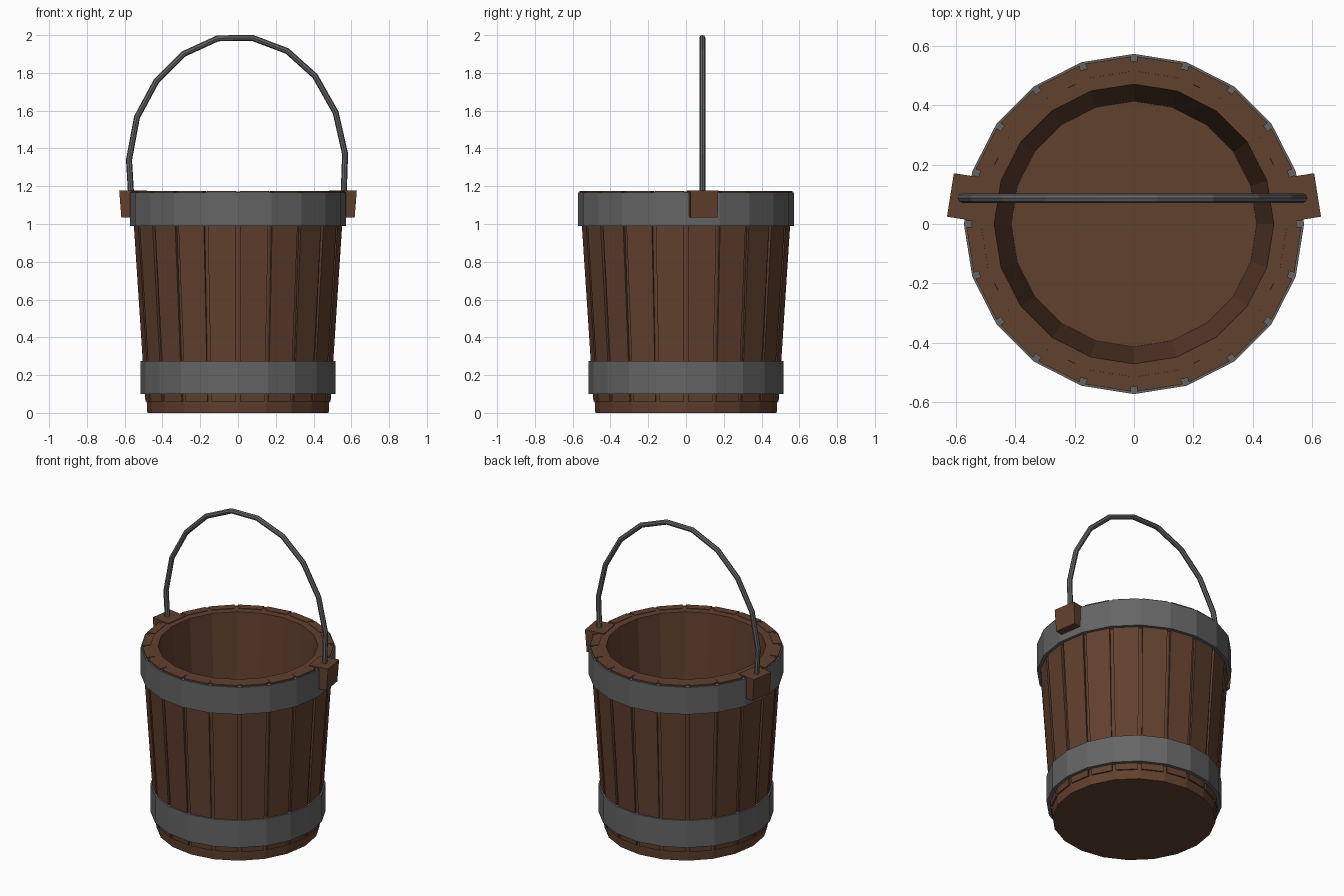
import bpy, bmesh
from math import cos, sin, radians, pi
from mathutils import Vector

if "Cube" in bpy.data.objects:
    bpy.data.objects.remove(bpy.data.objects["Cube"])

SIDES = 20
STEP = 2 * pi / SIDES


def material(name, rgb):
    m = bpy.data.materials.new(name)
    m.diffuse_color = (*rgb, 1)
    m.use_nodes = True
    m.node_tree.nodes["Principled BSDF"].inputs["Base Color"].default_value = m.diffuse_color
    return m


WOOD = material("wood", (0.12, 0.052, 0.028))
IRON = material("iron", (0.13, 0.13, 0.13))


def finish(name, bm, mat):
    bmesh.ops.recalc_face_normals(bm, faces=bm.faces)
    mesh = bpy.data.meshes.new(name)
    bm.to_mesh(mesh)
    bm.free()
    mesh.materials.append(mat)
    ob = bpy.data.objects.new(name, mesh)
    bpy.context.collection.objects.link(ob)
    return ob


def lathe(name, profile, mat, closed):
    """Spin an (r, z) profile into a 20-sided flat-faced solid."""
    bm = bmesh.new()
    rings = [[bm.verts.new((r * cos(i * STEP), r * sin(i * STEP), z))
              for i in range(SIDES)] for r, z in profile]
    pairs = list(zip(rings, rings[1:]))
    if closed:
        pairs.append((rings[-1], rings[0]))
    else:
        bm.faces.new(rings[0])
        bm.faces.new(rings[-1])
    for a, b in pairs:
        for i in range(SIDES):
            j = (i + 1) % SIDES
            bm.faces.new((a[i], a[j], b[j], b[i]))
    return finish(name, bm, mat)


def add_hexahedron(bm, low, high):
    a = [bm.verts.new(p) for p in low]
    b = [bm.verts.new(p) for p in high]
    bm.faces.new(a)
    bm.faces.new(b)
    for i in range(4):
        j = (i + 1) % 4
        bm.faces.new((a[i], a[j], b[j], b[i]))


def radial_quad(angle, r_in, r_out, w_in, w_out, z):
    """Four points of a block pointing outward along an angle."""
    d = Vector((cos(angle), sin(angle), 0))
    t = Vector((-sin(angle), cos(angle), 0))
    up = Vector((0, 0, z))
    return [d * r + t * w + up for r, w in
            ((r_in, -w_in), (r_out, -w_out), (r_out, w_out), (r_in, w_in))]


# Inner tub with floor
lathe("tub", [(0.48, 0), (0.547, 1.172), (0.47, 1.172), (0.413, 0.14)], WOOD, False)

# Staves, one per side, with narrow gaps at the corners
bm = bmesh.new()
for i in range(SIDES):
    quads = []
    for r, z in ((0.492, 0.06), (0.565, 1.175)):
        ro, ri = r * cos(STEP / 2), (r - 0.05) * cos(STEP / 2)
        quads.append(radial_quad((i + 0.5) * STEP, ri, ro,
                                 (r - 0.05) * sin(STEP / 2) - 0.011,
                                 r * sin(STEP / 2) - 0.011, z))
    add_hexahedron(bm, *quads)
finish("staves", bm, WOOD)

# Iron hoops
for name, r, z0, z1 in (("top_hoop", 0.572, 0.99, 1.166),
                        ("bottom_hoop", 0.515, 0.10, 0.276)):
    lathe(name, [(r - 0.04, z0), (r, z0), (r, z1), (r - 0.04, z1)], IRON, True)

# Handle blocks on the staves just behind the centre line
for name, deg in (("right_block", 9), ("left_block", 171)):
    bm = bmesh.new()
    add_hexahedron(bm,
                   radial_quad(radians(deg), 0.50, 0.614, 0.072, 0.072, 1.035),
                   radial_quad(radians(deg), 0.50, 0.625, 0.074, 0.074, 1.177))
    finish(name, bm, WOOD)

# Bail handle
path = [(-0.567, 1.10), (-0.567, 1.17), (-0.577, 1.34), (-0.535, 1.565),
        (-0.432, 1.757), (-0.288, 1.90), (-0.107, 1.983), (0.077, 1.985),
        (0.26, 1.916), (0.408, 1.783), (0.517, 1.59), (0.567, 1.37),
        (0.56, 1.17), (0.56, 1.10)]
bm = bmesh.new()
rings = []
for k, (x, z) in enumerate(path):
    a, b = path[max(k - 1, 0)], path[min(k + 1, len(path) - 1)]
    tangent = Vector((b[0] - a[0], 0, b[1] - a[1])).normalized()
    side = Vector((-tangent.z, 0, tangent.x))
    rings.append([bm.verts.new(Vector((x, 0.087, z)) + 0.016 *
                  (side * cos(n * pi / 4) + Vector((0, sin(n * pi / 4), 0))))
                  for n in range(8)])
for a, b in zip(rings, rings[1:]):
    for n in range(8):
        m = (n + 1) % 8
        bm.faces.new((a[n], a[m], b[m], b[n]))
bm.faces.new(rings[0])
bm.faces.new(rings[-1])
finish("handle", bm, IRON)
